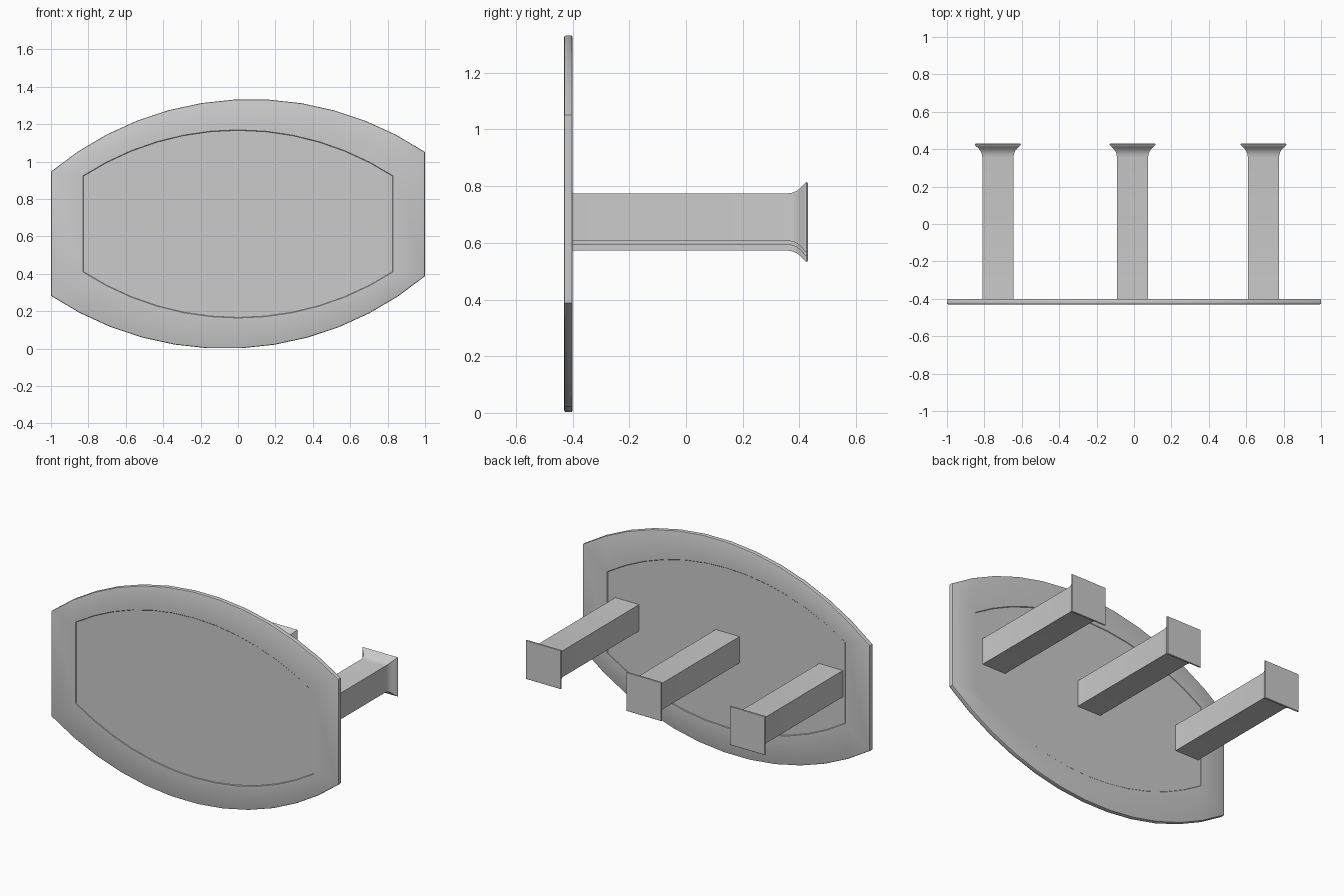
import bpy, bmesh, math

if "Cube" in bpy.data.objects:
    bpy.data.objects.remove(bpy.data.objects["Cube"])

CZ = 0.667  # plate centre height


def arc_outline(cx, peak, radius, half_w, n=12):
    """Closed outline: top arc plus its half-turn copy, joined by upright ends."""
    a0 = math.asin((-half_w - cx) / radius)
    a1 = math.asin((half_w - cx) / radius)
    top = []
    for i in range(n + 1):
        a = a0 + (a1 - a0) * i / n
        top.append((cx + radius * math.sin(a), peak - radius + radius * math.cos(a)))
    return top + [(-x, 2 * CZ - z) for x, z in top]


def shrink(loop, d):
    """Pull an outline inwards by about d on each axis."""
    w = max(x for x, z in loop)
    h = max(z for x, z in loop) - CZ
    return [(x * (1 - d / w), CZ + (z - CZ) * (1 - d / h)) for x, z in loop]


def loft(name, rings):
    """Skin a list of (outline, y) rings and cap both ends."""
    bm = bmesh.new()
    loops = [[bm.verts.new((x, y, z)) for x, z in loop] for loop, y in rings]
    for a, b in zip(loops, loops[1:]):
        for i in range(len(a)):
            j = (i + 1) % len(a)
            bm.faces.new((a[i], a[j], b[j], b[i]))
    bm.faces.new(loops[0])
    bm.faces.new(loops[-1])
    bmesh.ops.recalc_face_normals(bm, faces=bm.faces)
    mesh = bpy.data.meshes.new(name)
    bm.to_mesh(mesh)
    bm.free()
    obj = bpy.data.objects.new(name, mesh)
    bpy.context.collection.objects.link(obj)
    bpy.ops.object.select_all(action='DESELECT')
    obj.select_set(True)
    bpy.context.view_layer.objects.active = obj
    bpy.ops.object.shade_smooth_by_angle(angle=math.radians(35))
    return obj


# Backing plate: skewed barrel outline, rounded rim, shallow recess on both faces
outer = arc_outline(0.07, 2 * CZ, 1.67, 1.0)
inner = arc_outline(0.0, 1.17, 1.52, 0.83)
soft, edge, step = shrink(outer, 0.007), shrink(outer, 0.002), shrink(inner, 0.003)
loft("backing_plate", [
    (step, -0.427), (inner, -0.43),
    (soft, -0.43), (edge, -0.428), (outer, -0.423),
    (outer, -0.407), (edge, -0.402), (soft, -0.40),
    (inner, -0.40), (step, -0.403),
])

# Three square pegs with flared ends: (y, half width) profile
profile = [(-0.41, 0.083), (0.355, 0.083), (0.375, 0.086), (0.392, 0.093),
           (0.405, 0.104), (0.415, 0.115), (0.421, 0.121), (0.426, 0.123),
           (0.43, 0.120)]
for name, px, pz in (("left_peg", -0.728, 0.656),
                     ("middle_peg", -0.008, 0.677),
                     ("right_peg", 0.692, 0.691)):
    loft(name, [([(px - h, pz - h), (px + h, pz - h), (px + h, pz + h), (px - h, pz + h)], y)
                for y, h in profile])
